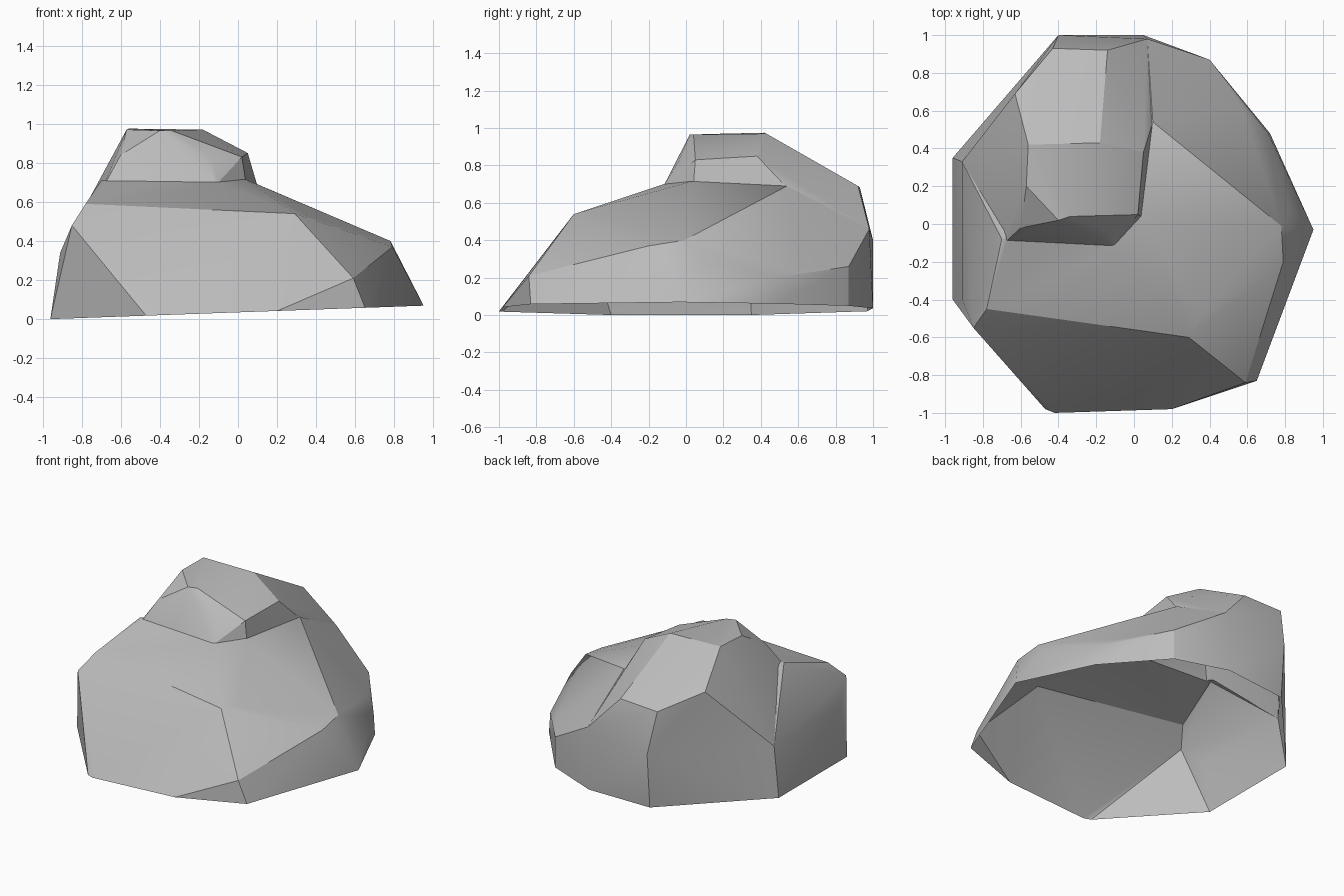
import bpy
import bmesh
from math import radians

default_cube = bpy.data.objects.get("Cube")
if default_cube:
    bpy.data.objects.remove(default_cube, do_unlink=True)

# Plain grey stone
stone = bpy.data.materials.new("grey_stone")
stone.use_nodes = True
grey = (0.5, 0.5, 0.5, 1)
stone.diffuse_color = grey
stone.node_tree.nodes["Principled BSDF"].inputs["Base Color"].default_value = grey


def ground(x):
    """Height of the slightly tilted underside."""
    return 0.035 + 0.036 * x


def chiselled_block(name, corners):
    """Closed faceted block wrapped tightly around its corner points."""
    bm = bmesh.new()
    for corner in corners:
        bm.verts.new(corner)
    hull = bmesh.ops.convex_hull(bm, input=bm.verts)
    loose = {g for g in hull["geom_interior"] + hull["geom_unused"]
             if isinstance(g, bmesh.types.BMVert)}
    bmesh.ops.delete(bm, geom=list(loose), context='VERTS')
    bmesh.ops.recalc_face_normals(bm, faces=bm.faces)
    mesh = bpy.data.meshes.new(name)
    bm.to_mesh(mesh)
    bm.free()
    mesh.materials.append(stone)
    block = bpy.data.objects.new(name, mesh)
    bpy.context.collection.objects.link(block)
    return block


# Footprint of the rock, anticlockwise from the front right corner
outline = [(.95, -.03), (.72, .48), (.57, .64), (.4, .87), (.05, 1), (-.4, .97),
           (-.96, .35), (-.96, -.4), (-.47, -.98), (-.42, -1), (.2, -.98), (.65, -.83)]
base = [(x, y, ground(x)) for x, y in outline]

# Upper rims of the low walls
shoulder = [(-.91, .33, .34), (-.91, -.4, .34), (-.4, 1, .4), (.07, .98, .46),
            (.4, .87, .26), (.57, .62, .25), (.71, .48, .2)]
front_rim = [(-.85, -.55, .48), (-.78, -.45, .59), (.29, -.6, .54), (.35, -.49, .53),
             (.59, -.84, .21), (.79, -.2, .37), (.78, -.01, .4), (.83, .08, .29)]
shelf = [(-.7, -.08, .71), (-.11, -.12, .7), (.04, .03, .715), (.1, .54, .69)]
boulder = chiselled_block("boulder", base + shoulder + front_rim + shelf)

# Raised crown, stepping up from the shelf and running down the back
crown_foot = [(-.68, -.09, .7), (-.11, -.12, .69), (.04, .04, .7), (.1, .54, .68),
              (-.91, .33, .34), (-.4, 1, .4), (.07, .98, .46)]
crown_rim = [(-.6, -.02, .84), (-.14, -.04, .82), (.02, .05, .83), (.05, .38, .85),
             (-.63, .69, .78), (-.43, .93, .68), (-.14, .92, .69)]
summit = [(-.4, .02, .965), (-.34, .04, .965), (-.57, .2, .97),
          (-.56, .42, .975), (-.18, .43, .97)]
crown = chiselled_block("crown", crown_foot + crown_rim + summit)
crown.hide_render = True

# Fuse the crown into the boulder
fuse = boulder.modifiers.new("fuse", 'BOOLEAN')
fuse.operation = 'UNION'
fuse.solver = 'EXACT'
fuse.object = crown
bpy.context.view_layer.update()
fused = bpy.data.meshes.new_from_object(
    boulder.evaluated_get(bpy.context.evaluated_depsgraph_get()))
boulder.modifiers.clear()
boulder.data = fused
bpy.data.objects.remove(crown, do_unlink=True)

# Merge nearly flat facets and open the underside
bm = bmesh.new()
bm.from_mesh(fused)
bmesh.ops.remove_doubles(bm, verts=bm.verts, dist=0.004)
underside = [f for f in bm.faces
             if all(abs(v.co.z - ground(v.co.x)) < 0.01 for v in f.verts)]
bmesh.ops.delete(bm, geom=underside, context='FACES')
bm.to_mesh(fused)
bm.free()
fused.name = "boulder"

# Soft shading across gentle facets, crisp at the breaks
bpy.ops.object.select_all(action='DESELECT')
boulder.select_set(True)
bpy.context.view_layer.objects.active = boulder
bpy.ops.object.shade_smooth_by_angle(angle=radians(25))
